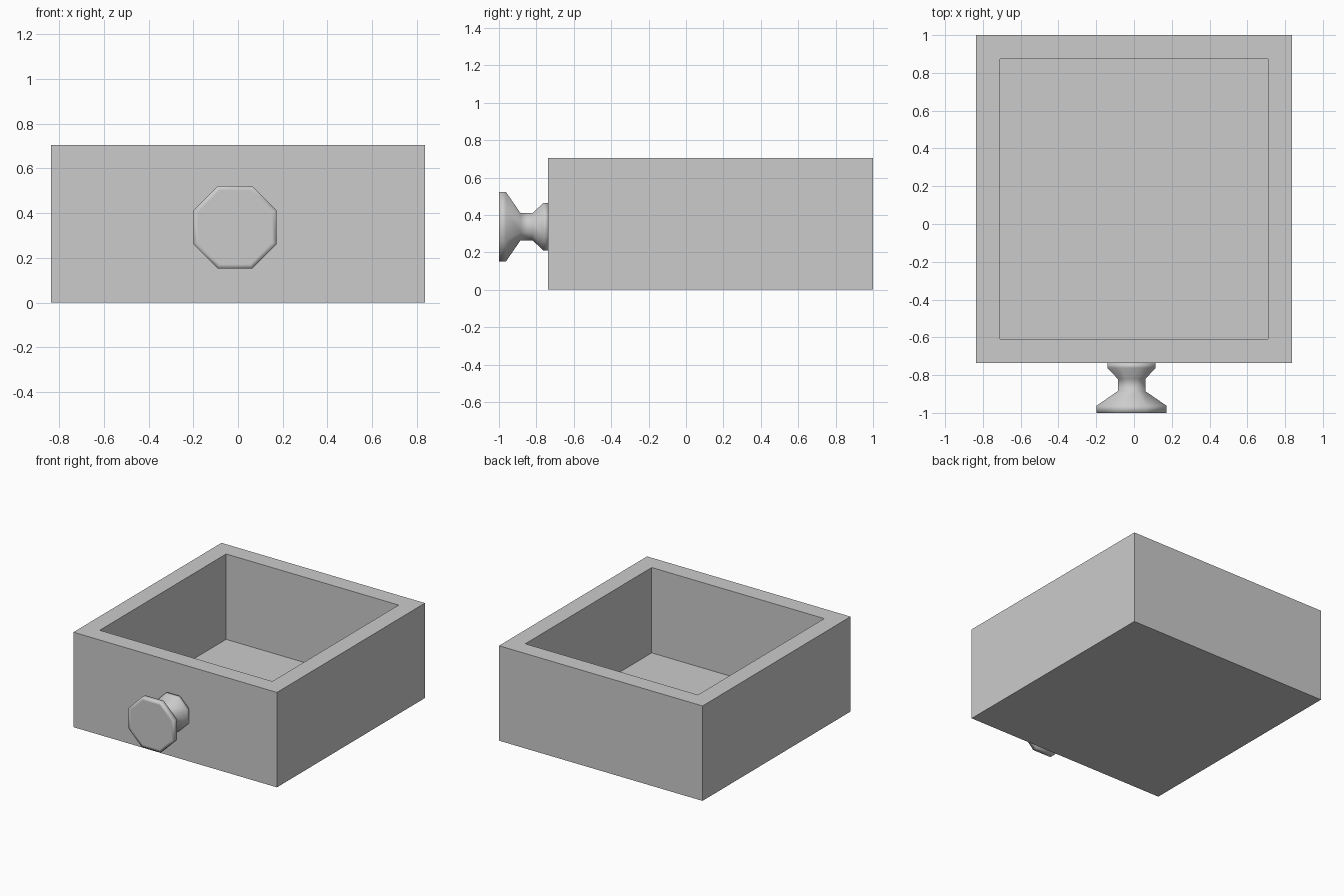
import bpy, bmesh, math

old = bpy.data.objects.get("Cube")
if old:
    bpy.data.objects.remove(old, do_unlink=True)

grey = bpy.data.materials.new("plain_grey")
grey.use_nodes = True
colour = (0.6, 0.6, 0.6, 1)
grey.diffuse_color = colour
grey.node_tree.nodes["Principled BSDF"].inputs["Base Color"].default_value = colour


def finish(bm, name):
    bmesh.ops.recalc_face_normals(bm, faces=bm.faces)
    mesh = bpy.data.meshes.new(name)
    bm.to_mesh(mesh)
    bm.free()
    mesh.materials.append(grey)
    obj = bpy.data.objects.new(name, mesh)
    bpy.context.collection.objects.link(obj)
    return obj


# Drawer box: inset the top face and push it down to the floor
WIDTH, FRONT, BACK, HEIGHT = 1.672, -0.737, 1.0, 0.705
WALL, FLOOR = 0.127, 0.071
bm = bmesh.new()
bmesh.ops.create_cube(bm, size=1)
bmesh.ops.scale(bm, vec=(WIDTH, BACK - FRONT, HEIGHT), verts=bm.verts)
bmesh.ops.translate(bm, vec=(0, (FRONT + BACK) / 2, HEIGHT / 2), verts=bm.verts)
bm.normal_update()
top = max(bm.faces, key=lambda f: f.calc_center_median().z)
bmesh.ops.inset_region(bm, faces=[top], thickness=WALL, use_even_offset=True)
well = bmesh.ops.extrude_discrete_faces(bm, faces=[top])["faces"][0]
bmesh.ops.translate(bm, vec=(0, 0, FLOOR - HEIGHT), verts=well.verts)
finish(bm, "drawer_box")

# Eight-sided knob: (y, distance from axis to flat side)
profile = [(FRONT, 0.128), (-0.762, 0.128), (-0.82, 0.073), (-0.885, 0.073),
           (-0.962, 0.185), (-1.0, 0.185), (-1.0, 0.165)]
SIDES = 8
CENTRE_X, CENTRE_Z = -0.013, 0.337
bm = bmesh.new()
rings = []
for y, flat in profile:
    radius = flat / math.cos(math.pi / SIDES)
    angles = [(i + 0.5) * math.tau / SIDES for i in range(SIDES)]
    rings.append([bm.verts.new((CENTRE_X + radius * math.cos(a), y,
                                CENTRE_Z + radius * math.sin(a))) for a in angles])
for a, b in zip(rings, rings[1:]):
    for i in range(SIDES):
        j = (i + 1) % SIDES
        bm.faces.new((a[i], a[j], b[j], b[i]))
bm.faces.new(rings[0])
bm.faces.new(rings[-1])
for face in bm.faces:
    face.smooth = True
finish(bm, "knob")
